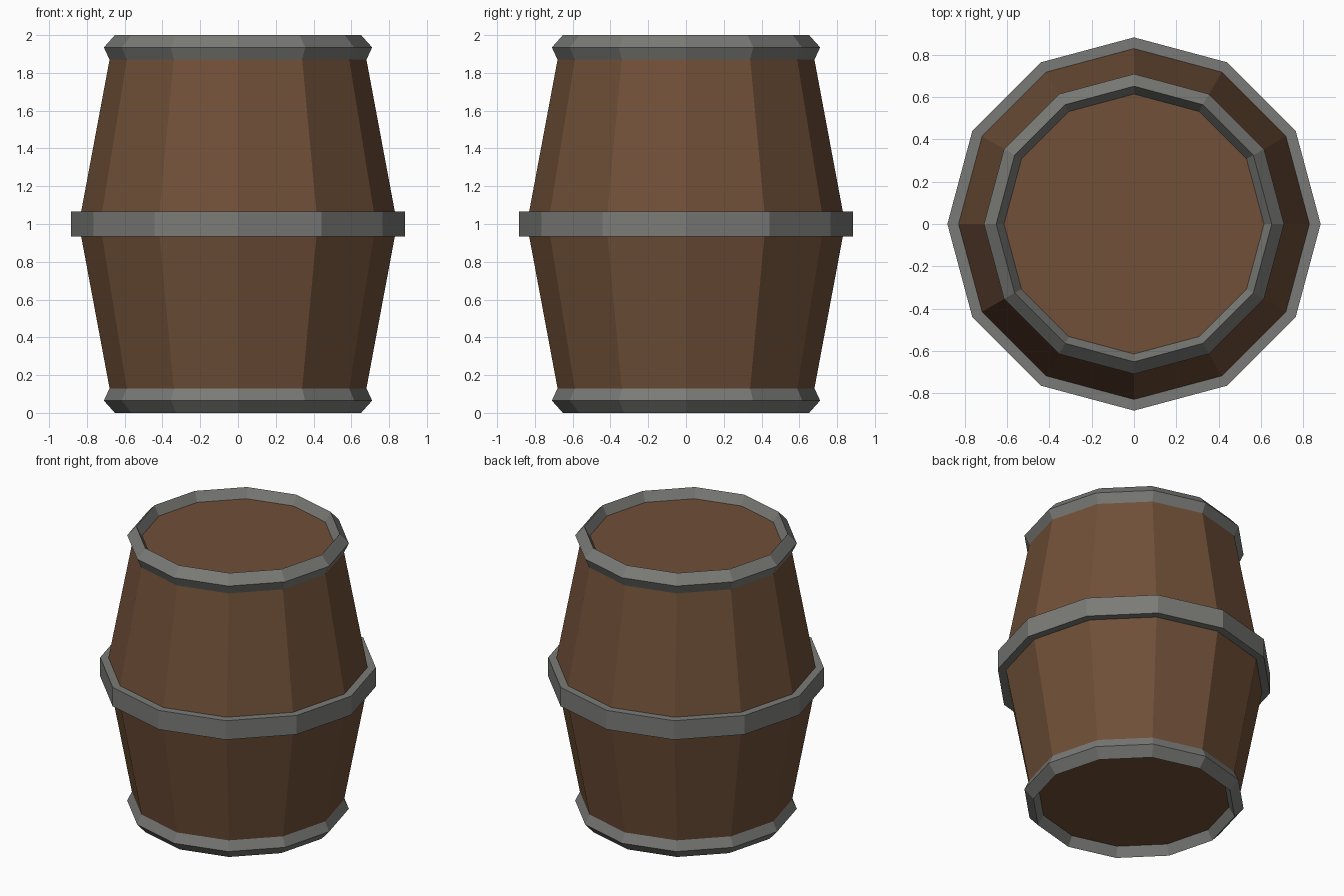
import bpy, bmesh, math

if "Cube" in bpy.data.objects:
    bpy.data.objects.remove(bpy.data.objects["Cube"])

SIDES = 12

def material(name, rgb):
    m = bpy.data.materials.new(name)
    m.diffuse_color = (*rgb, 1)
    m.use_nodes = True
    m.node_tree.nodes["Principled BSDF"].inputs["Base Color"].default_value = m.diffuse_color
    return m

wood = material("brown wood", (0.162, 0.080, 0.040))
iron = material("grey iron", (0.195, 0.195, 0.184))

def lathe(name, profile, mat, closed):
    """Spin (radius, z) points; closed profiles make rings, open ones get end caps."""
    bm = bmesh.new()
    rings = [[bm.verts.new((r * math.cos(2 * math.pi * i / SIDES),
                            r * math.sin(2 * math.pi * i / SIDES), z))
              for i in range(SIDES)] for r, z in profile]
    pairs = list(zip(rings, rings[1:]))
    if closed:
        pairs.append((rings[-1], rings[0]))
    else:
        bm.faces.new(rings[0][::-1])
        bm.faces.new(rings[-1])
    for a, b in pairs:
        for i in range(SIDES):
            j = (i + 1) % SIDES
            bm.faces.new((a[i], a[j], b[j], b[i]))
    bmesh.ops.recalc_face_normals(bm, faces=bm.faces)
    me = bpy.data.meshes.new(name)
    bm.to_mesh(me)
    bm.free()
    me.materials.append(mat)
    ob = bpy.data.objects.new(name, me)
    bpy.context.collection.objects.link(ob)
    return ob

# Staves with recessed lid and base
lathe("barrel_body", [(0.617, 0.065), (0.68, 0.13), (0.83, 0.933),
                      (0.83, 1.067), (0.68, 1.87), (0.617, 1.935)], wood, False)

# Middle hoop
lathe("middle_hoop", [(0.825, 0.933), (0.883, 0.933), (0.883, 1.067), (0.825, 1.067)], iron, True)

# Slanted end rims, mirrored top and bottom
rim = [(0.68, 1.87), (0.71, 1.935), (0.652, 2.0), (0.615, 1.935)]
lathe("top_rim", rim, iron, True)
lathe("bottom_rim", [(r, 2 - z) for r, z in rim], iron, True)
